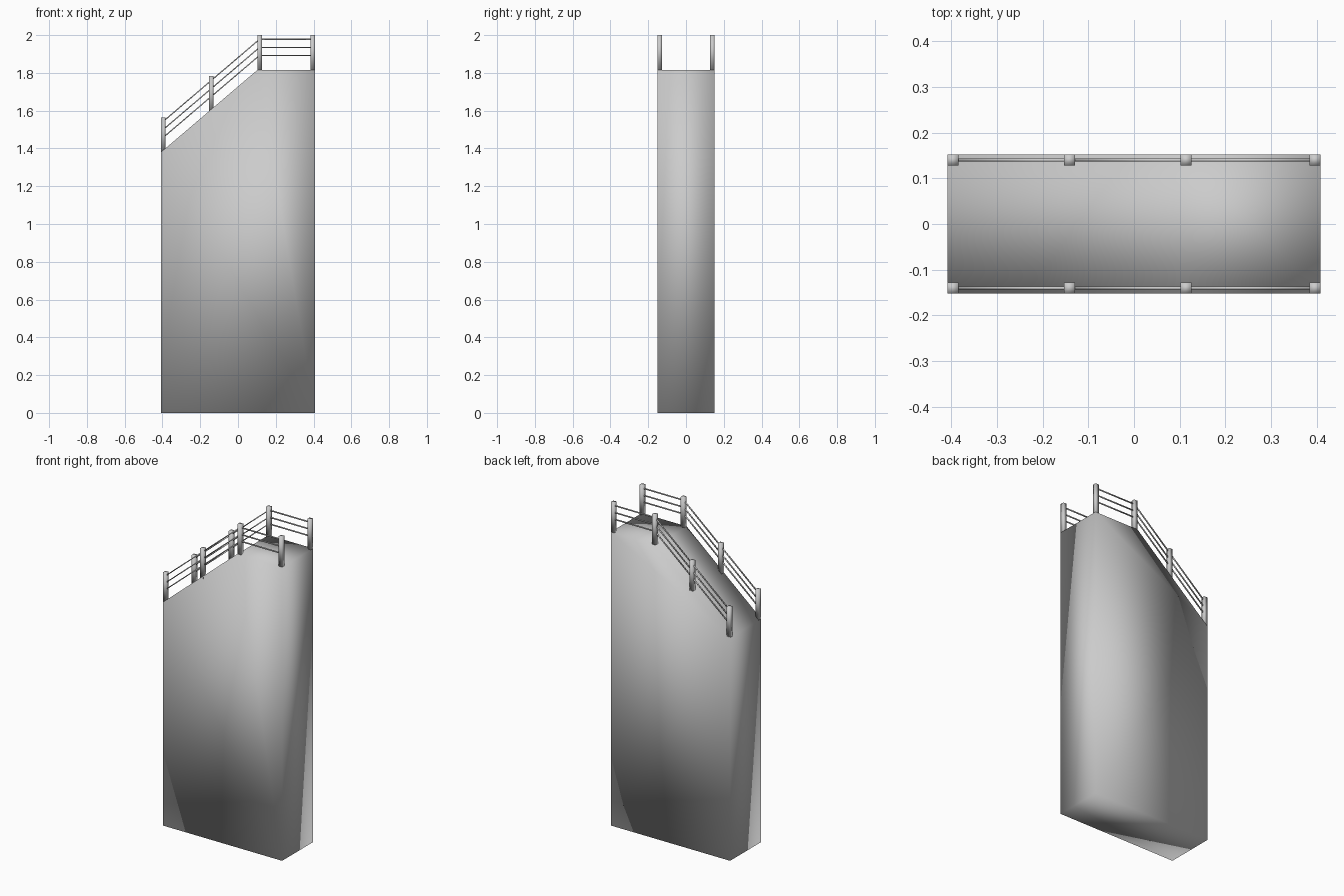
import bpy, bmesh
from mathutils import Vector

if "Cube" in bpy.data.objects:
    bpy.data.objects.remove(bpy.data.objects["Cube"])

HX, HY = 0.408, 0.152          # half length and half depth
LOW, HIGH, BREAK = 1.38, 1.815, 0.102
POST, POST_H, RAIL = 0.024, 0.185, 0.006


def prism(name, profile, y0, y1):
    """Extrude an x-z outline from y0 to y1."""
    bm = bmesh.new()
    face = bm.faces.new([bm.verts.new((x, y0, z)) for x, z in profile])
    ext = bmesh.ops.extrude_face_region(bm, geom=[face])
    moved = [g for g in ext["geom"] if isinstance(g, bmesh.types.BMVert)]
    bmesh.ops.translate(bm, verts=moved, vec=(0, y1 - y0, 0))
    bmesh.ops.recalc_face_normals(bm, faces=bm.faces)
    for f in bm.faces:
        f.smooth = True
    mesh = bpy.data.meshes.new(name)
    bm.to_mesh(mesh)
    bm.free()
    ob = bpy.data.objects.new(name, mesh)
    bpy.context.collection.objects.link(ob)
    return ob


def mirror_y(ob):
    mod = ob.modifiers.new("mirror", 'MIRROR')
    mod.use_axis = (False, True, False)
    mod.use_mirror_merge = False


def deck(x):
    """Height of the sloped or flat top at x."""
    return min(HIGH, LOW + (x + HX) * (HIGH - LOW) / (BREAK + HX))


def rail(name, a, b):
    """Thin square bar between two x-z points."""
    a, b = Vector(a), Vector(b)
    d = (b - a).normalized()
    n = Vector((-d.y, d.x)) * RAIL / 2
    y = -(HY - POST / 2)
    mirror_y(prism(name, [a - n, b - n, b + n, a + n], y - RAIL / 2, y + RAIL / 2))


# Solid wall block with a ramped top
prism("ramp_body", [(-HX, 0), (HX, 0), (HX, HIGH), (BREAK, HIGH), (-HX, LOW)], -HY, HY)

# Posts, front row mirrored to the back
posts = [-HX, -0.153, BREAK, HX - POST]
for i, x in enumerate(posts):
    z = deck(x)
    mirror_y(prism(f"railing_post_{i + 1}",
                   [(x, z), (x + POST, z), (x + POST, z + POST_H), (x, z + POST_H)],
                   -HY, -HY + POST))

# Three rails between neighbouring posts
for i, (x0, x1) in enumerate(zip(posts, posts[1:])):
    for j, h in enumerate((0.078, 0.12, 0.163)):
        rail(f"rail_{i + 1}_{j + 1}", (x0 + POST / 2, deck(x0) + h), (x1 + POST / 2, deck(x1) + h))
